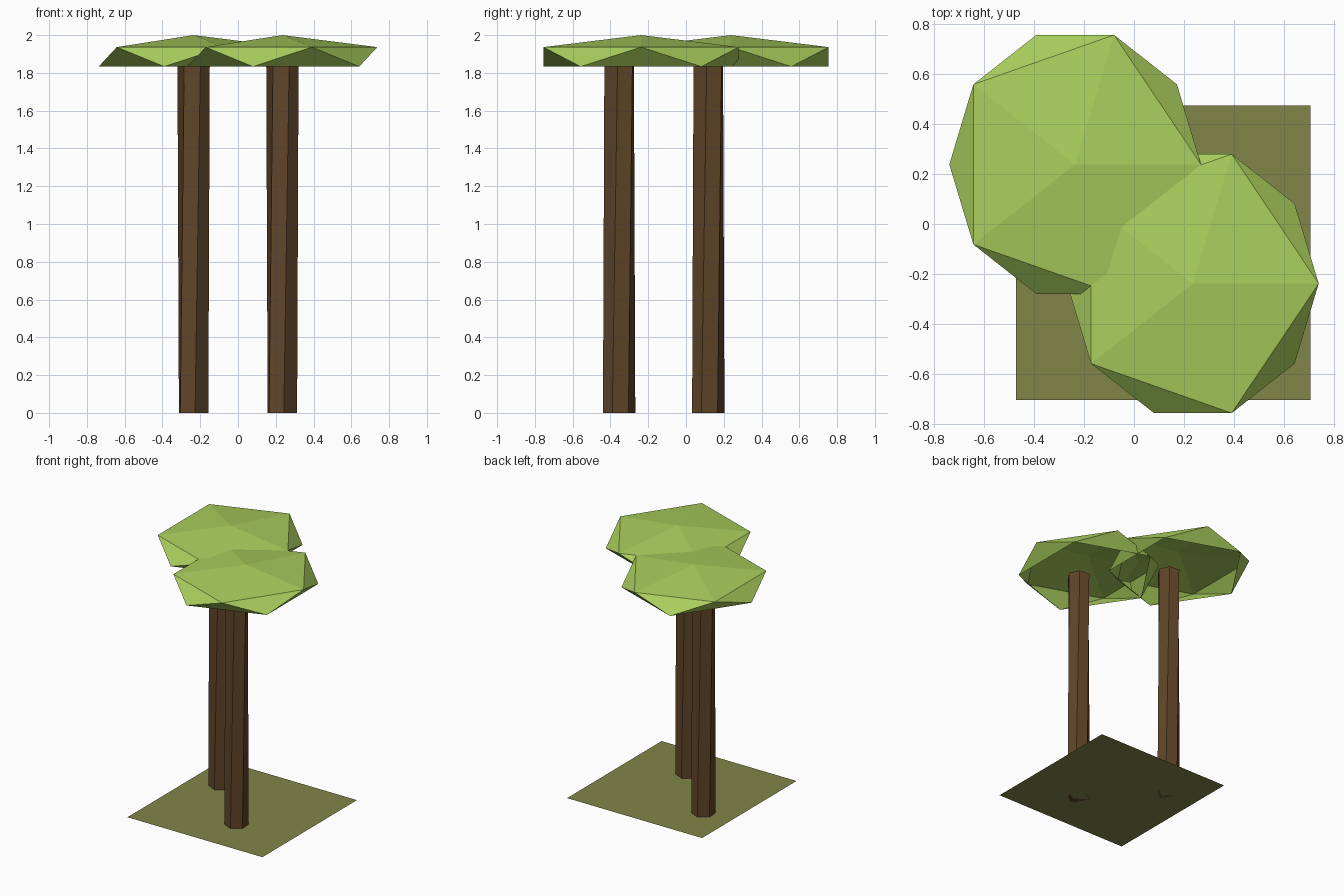
import bpy, bmesh, math
from mathutils import Matrix, Vector

if "Cube" in bpy.data.objects:
    bpy.data.objects.remove(bpy.data.objects["Cube"])


def material(name, rgb):
    m = bpy.data.materials.new(name)
    m.diffuse_color = (*rgb, 1)
    m.use_nodes = True
    m.node_tree.nodes["Principled BSDF"].inputs["Base Color"].default_value = m.diffuse_color
    return m


def add_object(name, bm, mat, location):
    bmesh.ops.recalc_face_normals(bm, faces=bm.faces[:])
    mesh = bpy.data.meshes.new(name)
    bm.to_mesh(mesh)
    bm.free()
    mesh.materials.append(mat)
    ob = bpy.data.objects.new(name, mesh)
    ob.location = location
    bpy.context.collection.objects.link(ob)
    return ob


leaf = material("leaf_green", (0.40, 0.62, 0.11))
bark = material("bark_brown", (0.12, 0.06, 0.022))
grass = material("grass_olive", (0.22, 0.24, 0.065))


# Flattened icosphere, open underneath
def canopy(name, x, y):
    bm = bmesh.new()
    bmesh.ops.create_icosphere(bm, subdivisions=1, radius=1)
    lowest = min(bm.verts, key=lambda v: v.co.z)
    bmesh.ops.delete(bm, geom=[lowest], context='VERTS')
    bmesh.ops.scale(bm, vec=(0.562, 0.608, 0.115), verts=bm.verts[:])
    ob = add_object(name, bm, leaf, (x, y, 1.885))
    # Open shell: make sure the dome faces outward
    if max(ob.data.polygons, key=lambda p: p.center.z).normal.z < 0:
        ob.data.flip_normals()


# Slightly twisted six-sided trunk
def trunk(name, x, y, height=1.885, radius=0.086):
    bm = bmesh.new()
    rings = []
    for z, turn in ((0, 35), (height, 55)):
        rings.append([bm.verts.new((radius * math.cos(math.radians(turn + 60 * i)),
                                    radius * math.sin(math.radians(turn + 60 * i)), z))
                      for i in range(6)])
    low, top = rings
    for i in range(6):
        j = (i + 1) % 6
        bm.faces.new((low[i], low[j], top[j], top[i]))
    bm.faces.new(low[::-1])
    bm.faces.new(top)
    add_object(name, bm, bark, (x, y, 0))


# Two matching trees; the trunks sit forward of the canopy centres
for label, s in (("front", 1), ("back", -1)):
    canopy(label + "_canopy", 0.235 * s, -0.238 * s)
    trunk(label + "_trunk", 0.235 * s, -0.118 - 0.236 * s)

# Ground patch, a single flat sheet
bm = bmesh.new()
bmesh.ops.create_grid(bm, x_segments=1, y_segments=1, size=0.5875)
ground = add_object("ground_patch", bm, grass, (0.117, -0.115, 0))
if ground.data.polygons[0].normal.z < 0:
    ground.data.flip_normals()
